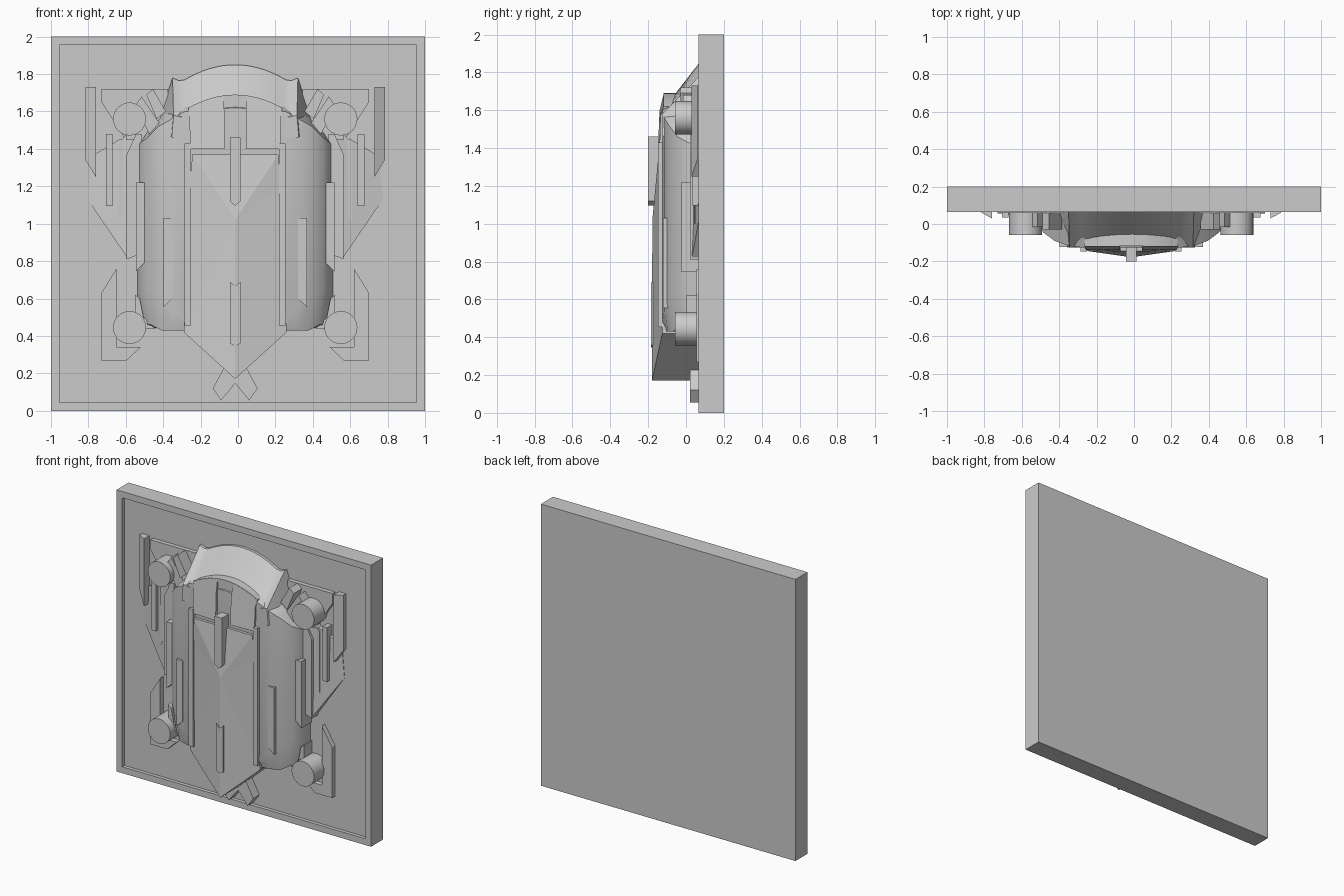
import bpy, bmesh, math

if "Cube" in bpy.data.objects:
    bpy.data.objects.remove(bpy.data.objects["Cube"])

CX = -0.015      # the craft sits slightly left of the tile centre
BACK = 0.11      # everything is sunk a little into the tile

mat = bpy.data.materials.new("stone_grey")
mat.diffuse_color = (0.6, 0.6, 0.6, 1)
mat.use_nodes = True
mat.node_tree.nodes["Principled BSDF"].inputs["Base Color"].default_value = mat.diffuse_color


def finish(name, bm, smooth=None):
    bmesh.ops.recalc_face_normals(bm, faces=bm.faces[:])
    me = bpy.data.meshes.new(name)
    bm.to_mesh(me)
    bm.free()
    me.materials.append(mat)
    ob = bpy.data.objects.new(name, me)
    bpy.context.collection.objects.link(ob)
    if smooth:
        bpy.ops.object.select_all(action='DESELECT')
        ob.select_set(True)
        bpy.context.view_layer.objects.active = ob
        bpy.ops.object.shade_smooth_by_angle(angle=math.radians(smooth))
    return ob


def prism(name, pts, front, back=BACK, s=1, smooth=None, ox=CX):
    """Extrude an (x, z[, y]) outline from its front depth to the back."""
    bm = bmesh.new()
    f = [bm.verts.new((ox + s * p[0], p[2] if len(p) > 2 else front, p[1])) for p in pts]
    b = [bm.verts.new((ox + s * p[0], back, p[1])) for p in pts]
    n = len(pts)
    bm.faces.new(f)
    bm.faces.new(b[::-1])
    for i in range(n):
        j = (i + 1) % n
        bm.faces.new((f[i], f[j], b[j], b[i]))
    return finish(name, bm, smooth)


def pair(name, pts, front, back=BACK):
    for s, side in ((-1, "left"), (1, "right")):
        prism(side + "_" + name, pts, front, back, s)


def arc(half, z_end, z_mid, n=16):
    """Shallow arch from -half to half."""
    return [(half * (2 * i / n - 1), z_end + (z_mid - z_end) * (1 - (2 * i / n - 1) ** 2))
            for i in range(n + 1)]


# backing tile with a sunken field inside a narrow rim
bm = bmesh.new()
rings = []
for h, y in ((1, .2), (1, .065), (.955, .065), (.955, .09)):
    rings.append([bm.verts.new((x * h, y, 1 + z * h)) for x, z in ((-1, -1), (1, -1), (1, 1), (-1, 1))])
for a, b in zip(rings, rings[1:]):
    for i in range(4):
        j = (i + 1) % 4
        bm.faces.new((a[i], a[j], b[j], b[i]))
bm.faces.new(rings[0])
bm.faces.new(rings[-1])
finish("backing_tile", bm)

# rounded hull sides: columns of (x, y, lower z, upper z)
cols = [(0.0, -.125, .48, 1.62), (.27, -.125, .48, 1.60), (.34, -.115, .54, 1.56),
        (.41, -.09, .60, 1.52), (.47, -.045, .66, 1.46), (.51, .01, .62, 1.43), (.525, BACK, .52, 1.40)]
for s, side in ((-1, "left"), (1, "right")):
    bm = bmesh.new()
    grid = []
    for x, y, zl, zu in cols:
        rows = [(x * .96, BACK, .44), (x * .96, min(y + .02, BACK), .43 + .03 * (x > .45)),
                (x, y, zl), (x, y, zu), (x * .84, BACK, zu + .12)]
        grid.append([bm.verts.new((CX + s * a, b, c)) for a, b, c in rows])
    for a, b in zip(grid, grid[1:]):
        for i in range(4):
            bm.faces.new((a[i], a[i + 1], b[i + 1], b[i]))
    bmesh.ops.remove_doubles(bm, verts=bm.verts[:], dist=.0005)
    finish(side + "_hull", bm, 32)

# sloping cowl behind the cabin
bm = bmesh.new()
back = [(-.41, 1.55), (-.335, 1.78), (-.3, 1.765)] + arc(.27, 1.77, 1.85) + [(.3, 1.765), (.335, 1.78), (.41, 1.55)]
front = [(-.34, 1.46), (-.33, 1.58), (-.29, 1.57)] + arc(.265, 1.57, 1.60) + [(.29, 1.57), (.33, 1.58), (.34, 1.46)]
bv = [bm.verts.new((CX + x, .07, z)) for x, z in back]
fv = [bm.verts.new((CX + x, -.125, z)) for x, z in front]
rv = [bm.verts.new((CX + x, BACK, z)) for x, z in back]
bm.faces.new(fv)
for p, q in ((fv, bv), (bv, rv)):
    for i in range(len(p) - 1):
        bm.faces.new((p[i], p[i + 1], q[i + 1], q[i]))
finish("cowl", bm, 30)

# arched cabin block with two raised panes leaving a slot between them
prism("cabin", [(-.25, 1.40)] + arc(.25, 1.62, 1.69) + [(.25, 1.40)], -.118, 0, smooth=30)
for s, side in ((-1, "left"), (1, "right")):
    top = [p for p in arc(.25, 1.62, 1.69) if p[0] > .05]
    pts = [(.058, 1.40, -.148)] + [(.24, 1.40, -.14), (.245, 1.57, -.135)]
    pts += [(x, z - .003, -.119) for x, z in reversed(top)] + [(.058, 1.60, -.14)]
    prism(side + "_cabin_pane", pts, -.14, -.05, s)

# long central nose plate with a ridge
bm = bmesh.new()
half = [(.275, .42, -.125), (.24, 1.19, -.138), (.23, 1.37, -.145)]
loop = [(0, .17, -.18)] + half + [(-x, z, y) for x, z, y in reversed(half)]
v = [bm.verts.new((CX + x, y, z)) for x, z, y in loop]
w = [bm.verts.new((CX + x, BACK, z)) for x, z, y in loop]
r = bm.verts.new((CX, -.178, 1.02))
for f in ((v[0], v[1], r), (v[1], v[2], r), (v[0], r, v[6]), (v[6], r, v[5]),
          (v[2], v[3], r), (v[3], v[4], r), (v[4], v[5], r), w):
    bm.faces.new(f)
for i in range(7):
    j = (i + 1) % 7
    bm.faces.new((v[i], v[j], w[j], w[i]))
finish("nose_plate", bm)

# centre fins
prism("upper_fin", [(-.028, 1.46), (-.028, 1.12), (0, 1.095), (.028, 1.12), (.028, 1.46)], -.2, -.1)
prism("lower_fin", [(-.028, .69), (0, .665), (.028, .69), (.028, .36), (0, .345), (-.028, .36)], -.186, -.1)

# rails beside the nose plate and strips on the hull
pair("rail", [(.235, .455), (.27, .455), (.27, 1.43), (.235, 1.43)], -.147, -.05)
pair("inner_strip", [(.335, .60), (.383, .555), (.383, 1.03), (.335, 1.03)], -.122, -.02)
pair("outer_strip", [(.475, .80), (.53, .745), (.53, 1.22), (.475, 1.22)], -.025)

# corner thrusters
for s, sx in ((-1, "left"), (1, "right")):
    for z, sz in ((1.56, "upper"), (.445, "lower")):
        ring = [(.565 + .088 * math.cos(2 * math.pi * i / 32), z + .088 * math.sin(2 * math.pi * i / 32))
                for i in range(32)]
        prism(f"{sz}_{sx}_thruster", ring, -.058, s=s, smooth=30)

# struts from hull to thrusters
pair("upper_strut", [(.37, 1.60), (.44, 1.72), (.475, 1.69), (.42, 1.56)], -.03)
pair("upper_brace", [(.40, 1.53), (.50, 1.68), (.535, 1.63), (.45, 1.46)], -.015)
pair("lower_strut", [(.43, .44), (.53, .44), (.535, .62), (.51, .60), (.49, .50)], 0)

# wings: plate falling to the tile at its outer edge, plus blades
pair("wing", [(.50, 1.45, .02), (.50, .92, .02), (.575, .815, .03), (.79, 1.13, .088), (.77, 1.36, .085), (.62, 1.45, .05)], .05)
pair("wing_root", [(.50, 1.48), (.50, .84), (.58, .81), (.58, 1.37), (.53, 1.48)], .02)
pair("wing_panel", [(.36, 1.72), (.715, 1.72), (.715, 1.65), (.58, 1.44), (.50, 1.44), (.36, 1.60)], .06)
pair("wing_slat", [(.58, 1.10), (.625, 1.00), (.58, 1.38), (.625, 1.48)][:2] + [(.625, 1.43), (.58, 1.48)], .045)
pair("wing_blade", [(.655, 1.095), (.69, 1.095), (.69, 1.48), (.655, 1.48)], .035)
pair("wing_tip", [(.745, 1.25, .03), (.80, 1.34, .06), (.80, 1.73, .06), (.745, 1.73, .03)], .04)

# lower corner fins
pair("lower_corner_fin", [(.635, .76), (.715, .63), (.715, .27), (.58, .27), (.505, .34), (.635, .34)], .055)

# crossed tail blades
pair("tail_blade", [(-.035, .19), (.075, .055), (.12, .12), (.06, .23), (0, .23)], .022)
